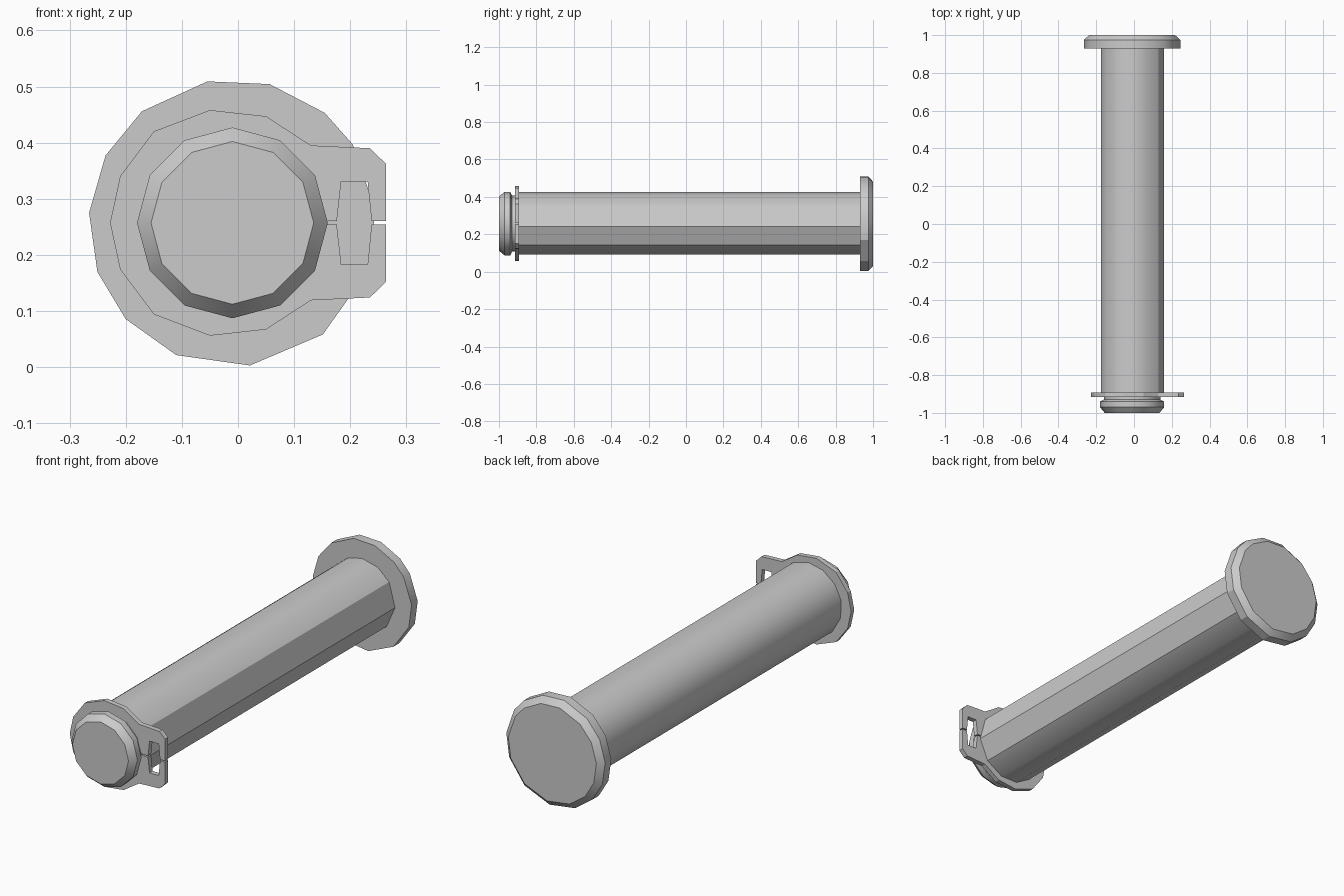
import bpy
import bmesh
from math import radians, cos, sin
from mathutils import Vector

if "Cube" in bpy.data.objects:
    bpy.data.objects.remove(bpy.data.objects["Cube"], do_unlink=True)

AXIS_X, AXIS_Z = -0.01, 0.257

steel = bpy.data.materials.new("plain grey steel")
steel.use_nodes = True
GREY = (0.6, 0.6, 0.6, 1)
steel.diffuse_color = GREY
steel.node_tree.nodes["Principled BSDF"].inputs["Base Color"].default_value = GREY


def finish(name, bm, smooth_angle=None):
    bmesh.ops.recalc_face_normals(bm, faces=bm.faces)
    mesh = bpy.data.meshes.new(name)
    bm.to_mesh(mesh)
    bm.free()
    mesh.materials.append(steel)
    obj = bpy.data.objects.new(name, mesh)
    bpy.context.collection.objects.link(obj)
    if smooth_angle:
        bpy.ops.object.select_all(action='DESELECT')
        obj.select_set(True)
        bpy.context.view_layer.objects.active = obj
        bpy.ops.object.shade_smooth_by_angle(angle=radians(smooth_angle))
    return obj


def turned(name, angles, stations, smooth_angle):
    """Closed faceted solid along y; each station is (y, radius)."""
    bm = bmesh.new()
    rings = []
    for y, r in stations:
        rings.append([bm.verts.new((AXIS_X + r * cos(radians(a)), y,
                                    AXIS_Z + r * sin(radians(a)))) for a in angles])
    n = len(angles)
    for low, high in zip(rings, rings[1:]):
        for i in range(n):
            j = (i + 1) % n
            bm.faces.new((low[i], low[j], high[j], high[i]))
    bm.faces.new(rings[0])
    bm.faces.new(rings[-1])
    return finish(name, bm, smooth_angle)


# Long shaft with uneven facets, broad on the left side
shaft_angles = [90, 62, 35, -5, -42, -75, -105, -135, -165, -194, -219, -245]
turned("shaft", shaft_angles, [(-0.895, 0.17), (0.94, 0.17)], 32)

# Chamfered tip with the retaining groove behind it
tip_angles = [90 + 30 * i for i in range(12)]
turned("tip", tip_angles,
       [(-1, 0.145), (-0.97, 0.17), (-0.94, 0.17), (-0.93, 0.15), (-0.89, 0.15)], 31)

# Flat head with a chamfered back rim
head_angles = [176, 152, 129, 100, 75, 50, 33, 5, -20, -51, -83, -113, -138, -160]
turned("head", head_angles, [(0.93, 0.256), (0.975, 0.256), (1, 0.228)], 28)

# Retaining clip: upper half outline (x, height over axis), mirrored downwards
SLIT = 0.003
outer = [(-0.228, 0), (-0.21, 0.083), (-0.15, 0.163), (-0.05, 0.201), (0.05, 0.19),
         (0.13, 0.138), (0.235, 0.133), (0.264, 0.105), (0.264, SLIT)]
eye = [(0.238, SLIT), (0.231, 0.074), (0.184, 0.074), (0.176, SLIT)]
bore = [(AXIS_X + 0.15 * cos(radians(a)), 0.15 * sin(radians(a)))
        for a in range(30, 181, 30)]
half = outer + eye + [(0.14, SLIT)] + bore

bm = bmesh.new()
for side in (1, -1):
    face = bm.faces.new([bm.verts.new((x, -0.915, AXIS_Z + side * h)) for x, h in half])
    made = bmesh.ops.extrude_face_region(bm, geom=[face], use_keep_orig=True)
    moved = [v for v in made["geom"] if isinstance(v, bmesh.types.BMVert)]
    bmesh.ops.translate(bm, verts=moved, vec=Vector((0, 0.023, 0)))
# Weld the halves and drop the walls where they meet
bmesh.ops.remove_doubles(bm, verts=bm.verts, dist=0.0005)
inner = [f for f in bm.faces if all(abs(v.co.z - AXIS_Z) < 0.001 for v in f.verts)]
bmesh.ops.delete(bm, geom=inner, context='FACES_ONLY')
finish("retaining_clip", bm)
